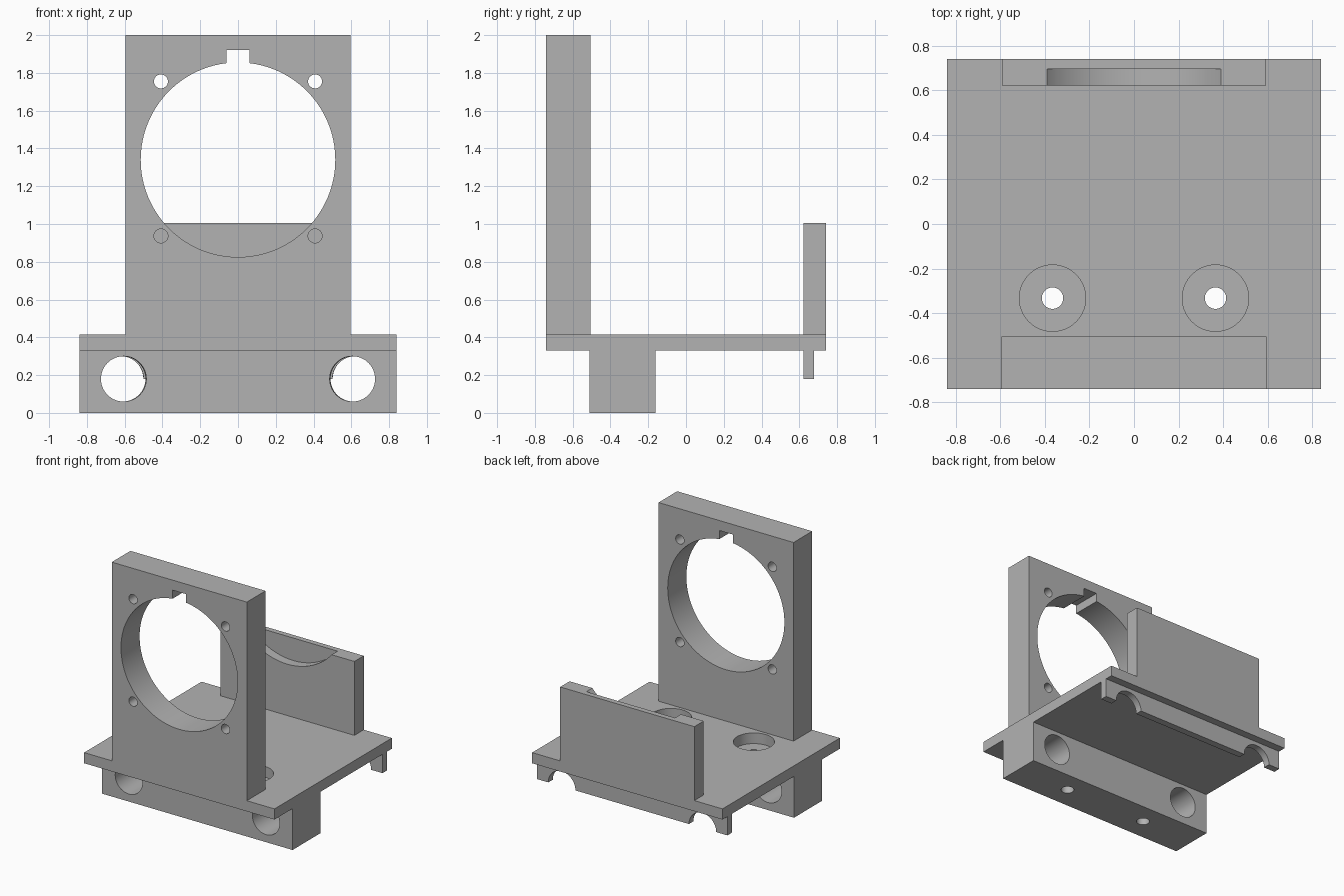
import bpy, bmesh, math
from mathutils import Matrix, Vector

if "Cube" in bpy.data.objects:
    bpy.data.objects.remove(bpy.data.objects["Cube"], do_unlink=True)

GREY = (0.45, 0.45, 0.45, 1)
grey = bpy.data.materials.new("plain grey")
grey.use_nodes = True
grey.diffuse_color = GREY
grey.node_tree.nodes["Principled BSDF"].inputs["Base Color"].default_value = GREY


def finish(name, bm):
    mesh = bpy.data.meshes.new(name)
    bm.to_mesh(mesh)
    bm.free()
    mesh.materials.append(grey)
    ob = bpy.data.objects.new(name, mesh)
    bpy.context.collection.objects.link(ob)
    return ob


def box(name, x, y, z):
    """Box symmetric in x, with y and z given as (low, high)."""
    bm = bmesh.new()
    size = Vector((2 * x, y[1] - y[0], z[1] - z[0]))
    centre = Vector((0, sum(y) / 2, sum(z) / 2))
    bmesh.ops.create_cube(bm, size=1, matrix=Matrix.Translation(centre) @ Matrix.Diagonal(size).to_4x4())
    return finish(name, bm)


def rod(start, end, radius, segments=96):
    """Cylinder cutter between two points."""
    a, b = Vector(start), Vector(end)
    turn = (b - a).to_track_quat('Z', 'Y').to_matrix().to_4x4()
    bm = bmesh.new()
    bmesh.ops.create_cone(bm, cap_ends=True, segments=segments, radius1=radius, radius2=radius,
                          depth=(b - a).length, matrix=Matrix.Translation((a + b) / 2) @ turn)
    return finish("cutter", bm)


def cut(ob, cutters):
    """Subtract each cutter, then remove it."""
    for cutter in cutters:
        cutter.hide_render = True
        mod = ob.modifiers.new("cut", 'BOOLEAN')
        mod.operation = 'DIFFERENCE'
        mod.solver = 'EXACT'
        mod.object = cutter
    graph = bpy.context.evaluated_depsgraph_get()
    mesh = bpy.data.meshes.new_from_object(ob.evaluated_get(graph))
    ob.modifiers.clear()
    ob.data = mesh
    for cutter in cutters:
        bpy.data.objects.remove(cutter, do_unlink=True)


SIDES = (-1, 1)
BORE_Z, BORE_R = 1.34, 0.515
DECK_LOW, DECK_TOP = 0.33, 0.415
FRONT, BACK = -0.74, 0.74

# Main parts
base_plate = box("base_plate", 0.84, (FRONT, BACK), (DECK_LOW, DECK_TOP))
front_panel = box("front_panel", 0.596, (FRONT, -0.505), (DECK_TOP, 2))
rear_wall = box("rear_wall", 0.592, (0.622, BACK), (DECK_TOP, 1.005))
rod_block = box("rod_block", 0.84, (-0.512, -0.162), (0, DECK_LOW))
rear_saddle = box("rear_saddle", 0.84, (0.622, 0.678), (0.18, DECK_LOW))

# Large bore, key notch and four screw holes in the front panel
cutters = [rod((0, -1, BORE_Z), (0, -0.3, BORE_Z), BORE_R, 128),
           box("cutter", 0.06, (-1, -0.3), (BORE_Z, 1.92))]
for s in SIDES:
    for z in (0.937, 1.755):
        cutters.append(rod((s * 0.408, -1, z), (s * 0.408, -0.3, z), 0.037, 32))
for cutter in cutters:
    cut(front_panel, [cutter])

# Round seat recessed into the rear wall
cut(rear_wall, [rod((0, 0.4, BORE_Z), (0, 0.697, BORE_Z), BORE_R, 128)])


# Rod channels, leaning slightly outward towards the back
def channel(s):
    return rod((s * 0.603, -0.7, 0.18), (s * 0.624, 0.9, 0.18), 0.12)


for s in SIDES:
    cut(rod_block, [channel(s)])
    cut(rear_saddle, [channel(s)])

    # Bolt holes: wide through the deck, narrow through the block
    x, y = s * 0.366, -0.333
    cut(base_plate, [rod((x, y, 0.2), (x, y, 0.6), 0.149)])
    cut(rod_block, [rod((x, y, -0.2), (x, y, 0.5), 0.048, 48)])

# Smooth round walls, crisp edges
bpy.ops.object.select_all(action='DESELECT')
for ob in (base_plate, front_panel, rear_wall, rod_block, rear_saddle):
    ob.select_set(True)
    bpy.context.view_layer.objects.active = ob
bpy.ops.object.shade_smooth_by_angle(angle=math.radians(30))
